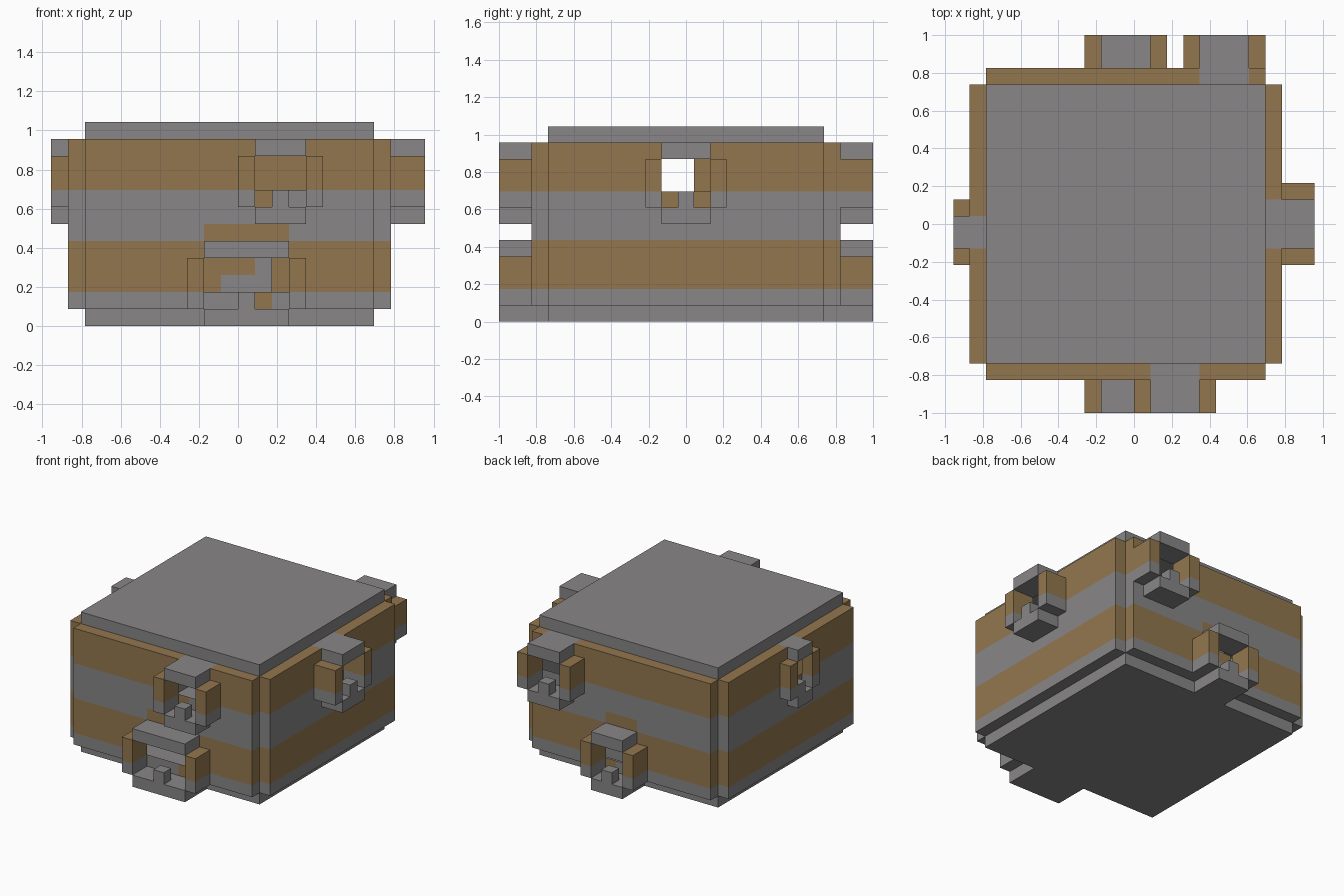
import bpy, bmesh
from mathutils import Vector

cube = bpy.data.objects.get("Cube")
if cube:
    bpy.data.objects.remove(cube, do_unlink=True)

UNIT = 2 / 23
GREY, GOLD = 0, 1


def material(name, rgb):
    m = bpy.data.materials.new(name)
    m.use_nodes = True
    col = (*rgb, 1)
    m.diffuse_color = col
    m.node_tree.nodes["Principled BSDF"].inputs["Base Color"].default_value = col
    return m


MATS = [material("stone_grey", (0.246, 0.238, 0.240)),
        material("ochre_brown", (0.288, 0.183, 0.076))]

# Each side maps (along wall, outward distance, height) to x, y, z
SIDES = {
    "front": lambda u, d, z: Vector((u, -d, z)),
    "back": lambda u, d, z: Vector((u, d, z)),
    "left": lambda u, d, z: Vector((d, u, z)),
    "right": lambda u, d, z: Vector((-d, u, z)),
}


def band(z):
    return GOLD if 2 < z < 5 or 8 < z < 11 else GREY


def blocks(name, boxes, rule, side="back"):
    """Skin boxes with unit squares; rule(cell, axis, sign) gives a colour or None."""
    place = SIDES[side]
    bm = bmesh.new()
    for lo, hi in boxes:
        lo, hi = Vector(lo), Vector(hi)
        count = [max(1, round(hi[i] - lo[i])) for i in range(3)]
        step = [(hi[i] - lo[i]) / count[i] for i in range(3)]
        for axis in range(3):
            a, b = [i for i in range(3) if i != axis]
            for sign in (-1, 1):
                for i in range(count[a]):
                    for j in range(count[b]):
                        cell = Vector((0, 0, 0))
                        cell[a] = lo[a] + (i + 0.5) * step[a]
                        cell[b] = lo[b] + (j + 0.5) * step[b]
                        edge = hi[axis] if sign > 0 else lo[axis]
                        cell[axis] = edge - sign * step[axis] / 2
                        colour = rule(cell, axis, sign)
                        if colour is None:
                            continue
                        corners = []
                        for p, q in ((-1, -1), (1, -1), (1, 1), (-1, 1)):
                            v = cell.copy()
                            v[axis] = edge
                            v[a] += p * step[a] / 2
                            v[b] += q * step[b] / 2
                            corners.append(bm.verts.new(place(*v) * UNIT))
                        face = bm.faces.new(corners)
                        face.material_index = colour
                        out = Vector((0, 0, 0))
                        out[axis] = sign
                        face.normal_update()
                        if face.normal.dot(place(*out)) < 0:
                            face.normal_flip()
    bmesh.ops.remove_doubles(bm, verts=bm.verts, dist=0.0005)
    bmesh.ops.dissolve_limit(bm, angle_limit=0.01, verts=bm.verts, edges=bm.edges,
                             delimit={'MATERIAL'})
    mesh = bpy.data.meshes.new(name)
    bm.to_mesh(mesh)
    bm.free()
    for m in MATS:
        mesh.materials.append(m)
    obj = bpy.data.objects.new(name, mesh)
    bpy.context.collection.objects.link(obj)


def hidden_back(cell, axis, sign):
    return axis == 1 and sign < 0


# Roof slab and floor slab, open towards the hollow inside
def slab_rule(open_sign):
    return lambda c, axis, s: None if axis == 2 and s == open_sign else GREY


blocks("roof_slab", [((-9, -8.5, 11), (8, 8.5, 12))], slab_rule(-1))
blocks("floor_slab", [((-9, -8.5, 0), (8, 8.5, 1))], slab_rule(1))

# Walls: name -> (start, end, outer distance)
WALLS = {"front": (-9, 8, 9.5), "back": (-9, 8, 9.5),
         "left": (-8.5, 8.5, 9), "right": (-8.5, 8.5, 10)}

# Window frames: side, opening start, end, base height, depth, sill knob, gold sill cells
WINDOWS = [
    ("front", 1, 4, 6, 2, 2, (1.5,)),
    ("front", -2, 3, 0, 2, 0, (1.5,)),
    ("back", 4, 7, 6, 2, 5, (4.5,)),
    ("back", -2, 1, 0, 2, -1, (0.5,)),
    ("left", -1.5, 1.5, 6, 2, -0.5, (-1, 1)),
    ("right", -1.5, 0.5, 6, 1, -0.5, (-1,)),
]


def wall_rule(windows):
    def rule(c, axis, sign):
        if hidden_back(c, axis, sign):
            return None
        for _, u0, u1, z0, _, _, sills in windows:
            if not u0 < c.x < u1:
                continue
            row = int(c.z) - z0
            if row in (2, 3) and axis == 1:
                return None                      # opening
            if row == 4:
                return GREY                      # lintel runs into the wall
            if row == 5 and z0 == 0 and axis == 1:
                return GOLD                      # band over the lower windows
            if row == 1 and axis == 1 and any(abs(c.x - s) < 0.1 for s in sills):
                return GOLD
        return band(c.z)
    return rule


for side, (u0, u1, d) in WALLS.items():
    own = [w for w in WINDOWS if w[0] == side]
    blocks(side + "_wall", [((u0, d - 1, 1), (u1, d, 11))], wall_rule(own), side)

# Window frames: lintel, sill, knob and two banded jambs
for side, u0, u1, z0, depth, knob, _ in WINDOWS:
    d = WALLS[side][2]
    out = d + depth
    name = side + ("_upper" if z0 else "_lower") + "_window_"

    def grey(c, axis, s):
        return None if hidden_back(c, axis, s) else GREY

    def banded(c, axis, s):
        return None if hidden_back(c, axis, s) else band(c.z)

    inner = d if z0 else d - 1
    blocks(name + "lintel", [((u0, d, z0 + 4), (u1, out, z0 + 5))], grey, side)
    blocks(name + "sill", [((u0, inner, z0), (u1, out, z0 + 1))], grey, side)
    blocks(name + "knob", [((knob, out - 1, z0 + 1), (knob + 1, out, z0 + 2))],
           lambda c, axis, s: None if axis == 2 and s < 0 else GREY, side)
    blocks(name + "jambs", [((u0 - 1, d, z0 + 1), (u0, out, z0 + 4)),
                            ((u1, d, z0 + 1), (u1 + 1, out, z0 + 4))], banded, side)


# Inner panel behind the lower back window
def panel_rule(c, axis, sign):
    if not hidden_back(c, axis, sign):
        return None
    return GREY if c.x > 1 or (c.x > -1 and c.z < 3) else GOLD


blocks("back_inner_panel", [((-2, 9.4, 2), (2, 9.5, 4))], panel_rule, "back")
